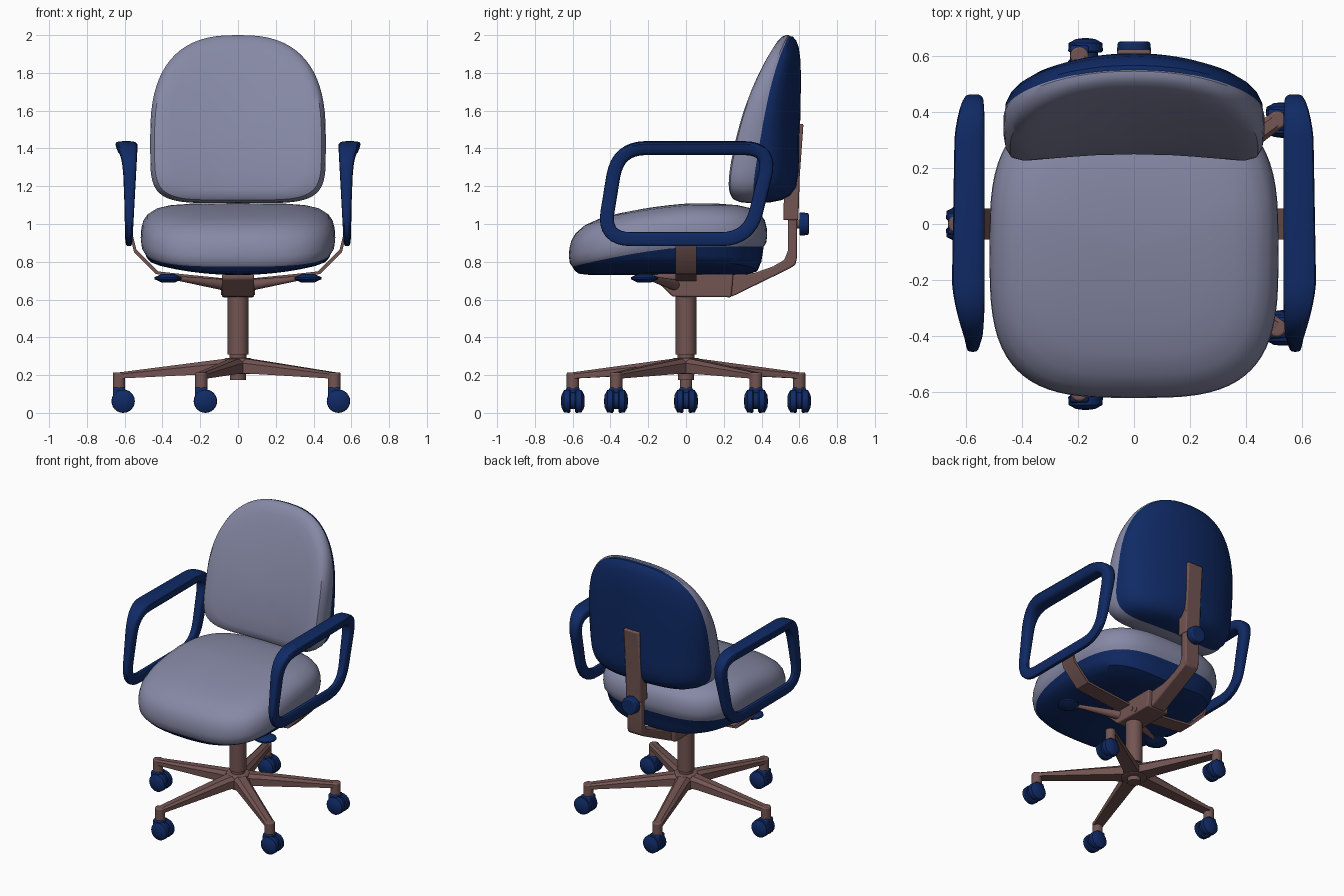
import bpy, bmesh, math
from mathutils import Vector, Matrix

cube = bpy.data.objects.get("Cube")
if cube:
    bpy.data.objects.remove(cube, do_unlink=True)


def material(name, rgb):
    m = bpy.data.materials.new(name)
    m.use_nodes = True
    m.diffuse_color = (*rgb, 1)
    m.node_tree.nodes["Principled BSDF"].inputs["Base Color"].default_value = (*rgb, 1)
    return m


LILAC = material("lilac fabric", (0.24, 0.25, 0.38))
NAVY = material("navy plastic", (0.005, 0.023, 0.13))
BROWN = material("brown metal", (0.17, 0.09, 0.085))
parts = []


def finish(name, bm, mats, bevel=0):
    bmesh.ops.remove_doubles(bm, verts=bm.verts, dist=1e-5)
    bmesh.ops.recalc_face_normals(bm, faces=bm.faces)
    me = bpy.data.meshes.new(name)
    bm.to_mesh(me)
    bm.free()
    for m in mats:
        me.materials.append(m)
    ob = bpy.data.objects.new(name, me)
    bpy.context.collection.objects.link(ob)
    if bevel:
        b = ob.modifiers.new("bevel", "BEVEL")
        b.width, b.segments, b.limit_method = bevel, 2, "ANGLE"
    parts.append(ob)
    return ob


def loft(name, rings, mats, split=None, closed=False, bevel=0, matrix=None):
    """Skin a list of rings; bands from index split onward use the second material."""
    bm = bmesh.new()
    vs = [[bm.verts.new(p) for p in ring] for ring in rings]
    n, count = len(rings[0]), len(rings)
    for i in range(count if closed else count - 1):
        a, b = vs[i], vs[(i + 1) % count]
        for j in range(n):
            k = (j + 1) % n
            f = bm.faces.new((a[j], a[k], b[k], b[j]))
            f.material_index = int(split is not None and i >= split)
    if not closed:
        bm.faces.new(vs[0][::-1])
        bm.faces.new(vs[-1]).material_index = int(split is not None)
    if matrix:
        bm.transform(matrix)
    return finish(name, bm, mats, bevel)


def rod(name, p0, p1, r0, r1, mat, seg=24, bevel=0):
    p0, p1 = Vector(p0), Vector(p1)
    bm = bmesh.new()
    bmesh.ops.create_cone(bm, cap_ends=True, segments=seg, radius1=r0, radius2=r1,
                          depth=(p1 - p0).length)
    rot = (p1 - p0).to_track_quat("Z", "Y").to_matrix().to_4x4()
    bm.transform(Matrix.Translation((p0 + p1) / 2) @ rot)
    return finish(name, bm, [mat], bevel)


def prism(name, outline, lo, hi, mat, axis="x", bevel=0.008):
    """Extrude an outline along x (points are y, z) or along y (points are x, z)."""
    def place(a, z, t):
        return (t, a, z) if axis == "x" else (a, t, z)
    return loft(name, [[place(a, z, t) for a, z in outline] for t in (lo, hi)], [mat], bevel=bevel)


def power(v, n):
    return math.copysign(abs(v) ** (2 / n), v)


ANGLES = [2 * math.pi * i / 72 for i in range(72)]

# Seat: navy shell below, padded cushion above, drooping toward the front
def seat_ring(s, z, shell):
    ring = []
    for a in ANGLES:
        x = 0.515 * s * power(math.cos(a), 3.3)
        y = -0.095 + 0.525 * s * power(math.sin(a), 3.3)
        drop = 0.11 * max(0, (0.05 - y) / 0.67) ** 1.5
        weight = min(1, (z - 0.73) / 0.15)
        bow = 0.07 * (x / 0.5) ** 2 * (1 - weight) if shell else 0
        ring.append((x, y, z - drop * weight + bow))
    return ring


shell = [(0.02, 0.73), (0.4, 0.73), (0.65, 0.73), (0.8, 0.732), (0.9, 0.75), (0.94, 0.8), (0.965, 0.88)]
pad = [(0.99, 0.9), (1, 0.94), (0.995, 0.98), (0.975, 1.02), (0.93, 1.053), (0.84, 1.083),
       (0.7, 1.1), (0.5, 1.108), (0.25, 1.11), (0.02, 1.11)]
loft("seat", [seat_ring(s, z, True) for s, z in shell] + [seat_ring(s, z, False) for s, z in pad],
     [NAVY, LILAC], split=len(shell) - 1)

# Backrest: curved navy shell behind, padded cushion in front
def back_ring(s, blend, front):
    ring = []
    for a in ANGLES:
        up = math.sin(a) >= 0
        n, height = (2.6, 0.55) if up else (5, 0.34)
        x = 0.465 * s * power(math.cos(a), n)
        z = 1.45 + height * s * power(math.sin(a), n)
        h = max(0, (z - 1.11) / 0.89)
        seam = 0.40 + 0.15 * h - 0.3 * x * x
        if front:
            face = 0.245 + 0.25 * h ** 1.7 - 0.2 * x * x
        else:
            face = 0.595 + 0.02 * h - 0.5 * x * x
        ring.append((x, seam + (face - seam) * blend, z))
    return ring


rear = [(0.02, 1), (0.3, 1), (0.55, 0.99), (0.75, 0.94), (0.88, 0.78), (0.95, 0.55), (0.985, 0.25), (0.99, 0)]
fore = [(1, 0.1), (1, 0.4), (0.985, 0.68), (0.95, 0.88), (0.89, 0.97), (0.78, 1), (0.5, 1), (0.25, 1), (0.02, 1)]
loft("backrest", [back_ring(s, b, False) for s, b in rear] + [back_ring(s, b, True) for s, b in fore],
     [NAVY, LILAC], split=len(rear) - 1)

# Armrests: a rounded loop, wide on top and thin below
def rounded_path(corners, radius, steps=8):
    path = []
    for i, c in enumerate(corners):
        p = Vector(c)
        to_prev = (Vector(corners[i - 1]) - p).normalized()
        to_next = (Vector(corners[(i + 1) % len(corners)]) - p).normalized()
        a, b = p + to_prev * radius, p + to_next * radius
        for k in range(steps + 1):
            t = k / steps
            path.append(a * (1 - t) ** 2 + p * 2 * t * (1 - t) + b * t * t)
    return path


loop = rounded_path([(-0.44, 0.92), (0.335, 0.92), (0.455, 1.402), (-0.36, 1.402)], 0.15)
for side, label in ((1, "left"), (-1, "right")):
    rings = []
    for i, p in enumerate(loop):
        tangent = (loop[(i + 1) % len(loop)] - loop[i - 1]).normalized()
        normal = Vector((tangent.y, -tangent.x))
        ring = []
        for k in range(16):
            a = 2 * math.pi * k / 16
            q = p + normal * 0.037 * power(math.sin(a), 3.5)
            t = (q.y - 0.885) / 0.555
            inner = 0.56 - 0.03 * t
            outer = 0.595 + 0.035 * t + 0.03 * max(0, t) ** 8 - 0.1 * max(0, abs(q.x) - 0.2) * t
            x = (inner + outer) / 2 + (outer - inner) / 2 * power(math.cos(a), 3.5)
            ring.append((side * x, q.x, q.y))
        rings.append(ring)
    loft(label + "_armrest", rings, [NAVY], closed=True)

    # Strap carrying the armrest, adjustment lever and its paddle
    line = [(0.57, 0.93), (0.55, 0.85), (0.435, 0.735), (0.3, 0.72), (0.05, 0.695)]
    strap = line + [(x - 0.012, z + 0.014) for x, z in reversed(line)]
    prism(label + "_arm_strap", [(side * x, z) for x, z in strap], -0.055, 0.055, BROWN, "y", 0)
    rod(label + "_lever", (side * 0.05, -0.05, 0.675), (side * 0.32, -0.19, 0.712), 0.032, 0.012, BROWN, 12)
    rings = [[(side * 0.37 + r * math.cos(a), -0.22 + r * math.sin(a), z)
              for a in ANGLES[::6]] for r, z in ((0.035, 0.69), (0.072, 0.708), (0.072, 0.718), (0.035, 0.735))]
    loft(label + "_lever_paddle", rings, [NAVY])

# Mechanism under the seat, with pivot pins
prism("mechanism", [(-0.17, 0.735), (-0.17, 0.71), (-0.07, 0.615), (0.24, 0.612), (0.25, 0.735)],
      -0.085, 0.085, BROWN)
for y, z in ((0.075, 0.66), (0.115, 0.64)):
    rod("pivot_pin", (-0.089, y, z), (0.089, y, z), 0.016, 0.016, BROWN, 16)

# Beam and upright holding the backrest
prism("rear_beam", [(0.22, 0.73), (0.24, 0.614), (0.55, 0.765), (0.58, 0.785), (0.587, 0.82), (0.587, 1.05),
                    (0.54, 1.05), (0.54, 0.86), (0.52, 0.81), (0.46, 0.775), (0.36, 0.74)],
      -0.055, 0.055, BROWN)
prism("back_upright", [(0.515, 1.02), (0.595, 1.02), (0.602, 1.25), (0.622, 1.53), (0.56, 1.53), (0.52, 1.2)],
      -0.06, 0.06, BROWN)
rod("height_knob", (0, 0.6, 1), (0, 0.65, 1), 0.062, 0.058, NAVY, 16, 0.008)
rod("knob_shaft", (0, 0.56, 1), (0, 0.61, 1), 0.025, 0.025, BROWN, 16)

# Gas column and hub
rod("gas_column", (0, 0, 0.31), (0, 0, 0.63), 0.055, 0.055, BROWN, 32)
rod("column_collar", (0, 0, 0.28), (0, 0, 0.32), 0.045, 0.045, BROWN, 32)
rod("column_stub", (0, 0, 0.175), (0, 0, 0.29), 0.042, 0.042, BROWN, 32)
rod("hub", (0, 0, 0.205), (0, 0, 0.29), 0.085, 0.075, BROWN, 30, 0.01)

# Five legs, each with a twin-wheel caster
for i in range(5):
    angle = math.pi + i * math.tau / 5
    turn = Matrix.Rotation(angle, 4, "Z")
    rings = []
    for r, w, lo, hi in ((0.02, 0.055, 0.21, 0.292), (0.12, 0.045, 0.207, 0.28), (0.625, 0.032, 0.182, 0.215)):
        ridge = hi - (hi - lo) * 0.3
        rings.append([(r, -w, lo), (r, w, lo), (r, w, ridge), (r, w * 0.55, hi),
                      (r, -w * 0.55, hi), (r, -w, ridge)])
    loft("leg", rings, [BROWN], matrix=turn)
    x, y = 0.63 * math.cos(angle), 0.63 * math.sin(angle)
    rod("caster_stem", (x, y, 0.12), (x, y, 0.215), 0.033, 0.033, BROWN, 20, 0.008)
    prism("caster_hood", [(y - 0.045, 0.06), (y + 0.045, 0.06), (y + 0.035, 0.135), (y - 0.035, 0.135)],
          x - 0.033, x + 0.033, NAVY)
    rod("caster_axle", (x + 0.022, y - 0.02, 0.065), (x + 0.022, y + 0.02, 0.065), 0.045, 0.045, NAVY, 20)
    for side in (1, -1):
        profile = ((0.012, 0.055), (0.018, 0.062), (0.046, 0.06), (0.06, 0.034), (0.063, 0.01))
        rings = [[(x + 0.022 + r * math.cos(a), y + side * d, 0.062 + r * math.sin(a))
                  for a in ANGLES[::3]] for d, r in profile]
        loft("caster_wheel", rings, [NAVY])

# Smooth shading with sharp creases kept
bpy.ops.object.select_all(action="DESELECT")
for ob in parts:
    ob.select_set(True)
bpy.context.view_layer.objects.active = parts[0]
bpy.ops.object.shade_smooth_by_angle(angle=math.radians(35))
